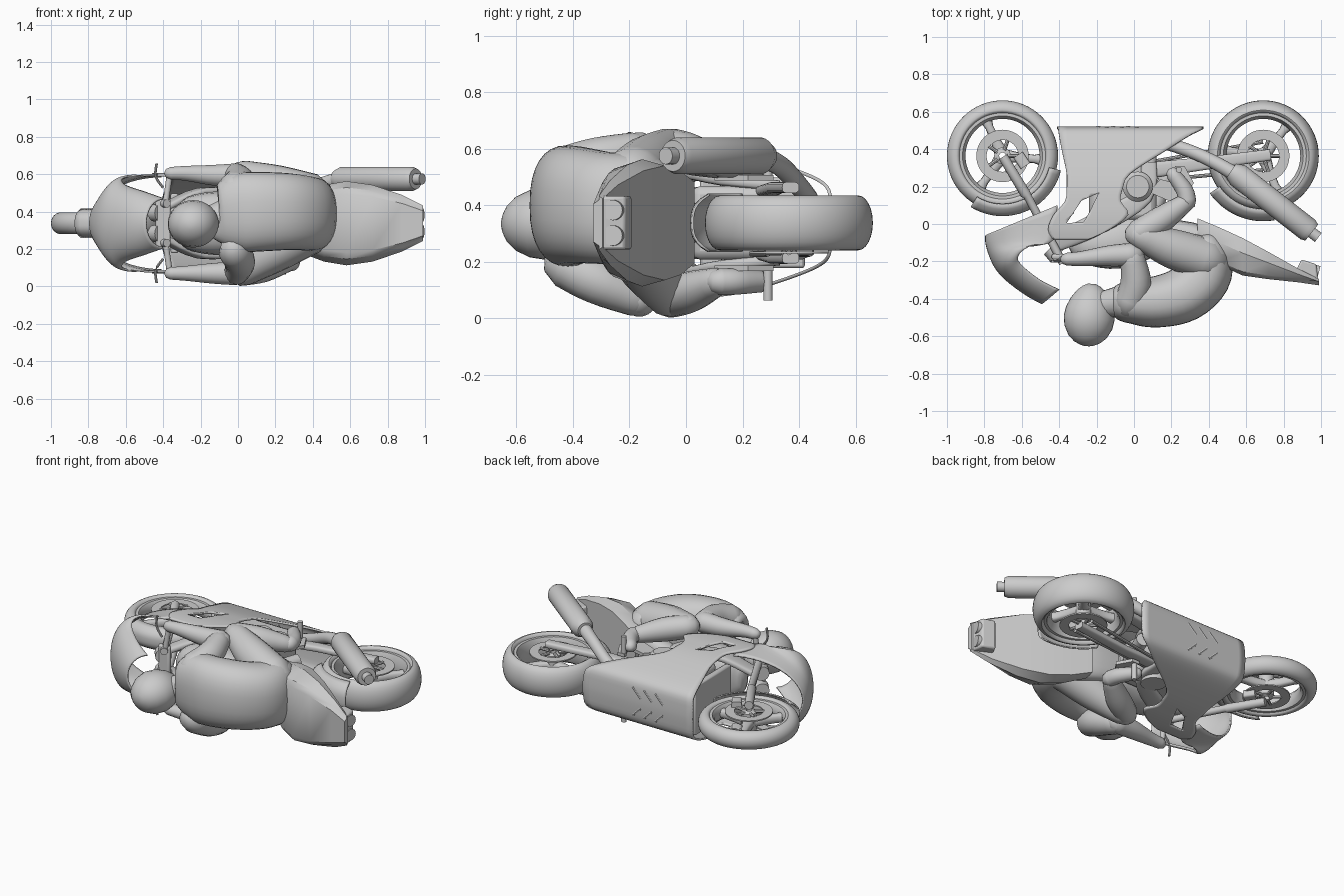
import bpy, bmesh, math
from mathutils import Vector

if "Cube" in bpy.data.objects:
    bpy.data.objects.remove(bpy.data.objects["Cube"])

C = 0.338  # lateral mid-plane; the bike lies on its side, its "up" is -y


def finish(ob, solid=0, bevel=0, angle=40):
    if solid:
        m = ob.modifiers.new("Solidify", "SOLIDIFY")
        m.thickness, m.offset = solid, 0
    if bevel:
        m = ob.modifiers.new("Bevel", "BEVEL")
        m.width, m.segments = bevel, 2
    bpy.ops.object.select_all(action='DESELECT')
    ob.select_set(True)
    bpy.context.view_layer.objects.active = ob
    bpy.ops.object.shade_smooth_by_angle(angle=math.radians(angle))
    return ob


def grid(name, rows, wrap_u=False, wrap_v=False, caps=False, **kw):
    bm = bmesh.new()
    vs = [[bm.verts.new(p) for p in r] for r in rows]
    n, m = len(vs), len(vs[0])
    for i in range(n if wrap_u else n - 1):
        for j in range(m if wrap_v else m - 1):
            a, b = vs[i], vs[(i + 1) % n]
            k = (j + 1) % m
            bm.faces.new((a[j], a[k], b[k], b[j]))
    if caps:
        bm.faces.new(vs[0])
        bm.faces.new(vs[-1])
    bmesh.ops.recalc_face_normals(bm, faces=bm.faces)
    me = bpy.data.meshes.new(name)
    bm.to_mesh(me)
    bm.free()
    ob = bpy.data.objects.new(name, me)
    bpy.context.collection.objects.link(ob)
    return finish(ob, **kw)


def spline(pts, n=5):
    out = []
    for i in range(len(pts) - 1):
        q = [pts[max(i - 1, 0)], pts[i], pts[i + 1], pts[min(i + 2, len(pts) - 1)]]
        for s in range(n):
            t = s / n
            out.append(tuple(b + .5 * t * (c - a + t * (2*a - 5*b + 4*c - d + t * (3*(b - c) + d - a)))
                             for a, b, c, d in zip(*q)))
    return out + [pts[-1]]


def tube(name, pts, smooth=0, power=1, sides=20, **kw):
    """Sweep rings along (x, y, z, r[, lateral r])."""
    pts = [p if len(p) == 5 else (*p, p[3]) for p in pts]
    if smooth:
        pts = spline(pts, smooth)
    rows = []
    for i, p in enumerate(pts):
        t = (Vector(pts[min(i + 1, len(pts) - 1)][:3]) - Vector(pts[max(i - 1, 0)][:3])).normalized()
        ref = Vector((1, 0, 0)) if abs(t.z) > .9 else Vector((0, 0, 1))
        u = (ref - t * ref.dot(t)).normalized()
        v = t.cross(u)
        ring = []
        for k in range(sides):
            c, s = math.cos(2*math.pi*k/sides), math.sin(2*math.pi*k/sides)
            c, s = math.copysign(abs(c)**power, c), math.copysign(abs(s)**power, s)
            ring.append(Vector(p[:3]) + v * c * p[3] + u * s * p[4])
        rows.append(ring)
    return grid(name, rows, wrap_v=True, caps=True, **kw)


def limb(name, pts):
    """Tube with rounded ends."""
    a, b = Vector(pts[0][:3]), Vector(pts[1][:3])
    c, d = Vector(pts[-2][:3]), Vector(pts[-1][:3])
    ra, rd = pts[0][3], pts[-1][3]
    da, dd = (a - b).normalized(), (d - c).normalized()
    head = [(*(a + da * ra * h), ra * w) for h, w in ((.98, .2), (.7, .7))]
    tail = [(*(d + dd * rd * h), rd * w) for h, w in ((.7, .7), (.98, .2))]
    return tube(name, head + spline(pts, 4) + tail, sides=18, angle=80)


def lathe(name, c, prof, segs=64, **kw):
    rows = [[(c[0] + r*math.cos(a), c[1] + r*math.sin(a), C + z) for r, z in prof]
            for a in (2*math.pi*i/segs for i in range(segs))]
    return grid(name, rows, wrap_u=True, wrap_v=True, **kw)


def prism(name, pts, z0, z1, **kw):
    return grid(name, [[(x, y, z) for x, y in pts] for z in (z0, z1)], wrap_v=True, caps=True, **kw)


def box(name, x0, x1, y0, y1, w, **kw):
    return prism(name, [(x0, y0), (x1, y0), (x1, y1), (x0, y1)], C - w, C + w, **kw)


# Wheels: tyre, rim, hub, three broad spokes, brake discs with carriers
F, R = (-.703, .364), (.691, .364)
for tag, c, w, turn in (("front", F, .058, 2.0), ("rear", R, .097, .9)):
    lathe(tag + "_tyre", c, [(.245 + (.052 if math.cos(a) > 0 else .025)*math.cos(a), w*math.sin(a))
                             for a in (2*math.pi*k/24 for k in range(24))])
    v = w * .8
    lathe(tag + "_rim", c, [(.232, -v), (.232, v), (.214, v), (.198, v*.5), (.198, -v*.5), (.214, -v)])
    lathe(tag + "_hub", c, [(.045, -.07), (.045, .07), (.018, .08), (.018, -.08)], 24)
    for k in range(3):
        a = 2*math.pi*k/3 + turn
        tube(tag + "_spoke", [(c[0] + r*math.cos(a), c[1] + r*math.sin(a), C, h, .028)
                              for r, h in ((.03, .035), (.1, .024), (.17, .022), (.205, .032))], sides=12, power=.7)
    for z in ((-.07, .07) if tag == "front" else (-.105, .08)):
        lathe(tag + "_brake_disc", c, [(.14, z - .004), (.14, z + .004), (.085, z + .004), (.085, z - .004)], 48)
        for k in range(5):
            a = 2*math.pi*k/5
            tube(tag + "_disc_carrier", [(c[0] + r*math.cos(a), c[1] + r*math.sin(a), C + z, .01) for r in (.03, .09)],
                 sides=8)


# Mudguards hugging the wheels
def guard(name, c, r, a0, a1, w):
    grid(name, [[(c[0] + (r - .06*abs(t)**3)*math.cos(a), c[1] + (r - .06*abs(t)**3)*math.sin(a), C + w*t)
                 for t in (k/6 - 1 for k in range(13))]
                for a in (math.radians(a0 + (a1 - a0)*i/20) for i in range(21))], solid=.008)


guard("front_mudguard", F, .318, -122, -14, .075)
guard("rear_mudguard", R, .345, -145, -80, .1)

# Fork, swingarm, frame, handlebar, foot pegs on both sides
for s in (-1, 1):
    tube("fork_leg", [(-.70, .36, C + s*.105, .026), (-.58, .16, C + s*.105, .028), (-.57, .15, C + s*.105, .022),
                      (-.38, -.21, C + s*.105, .022)])
    tube("brake_caliper", [(-.62, .37, C + s*.085, .03, .025), (-.58, .31, C + s*.085, .03, .025)], power=.5)
    tube("handlebar", [(-.39, -.19, C + s*.09, .016), (-.365, -.18, C + s*.26, .016)])
    tube("lever", [(-.40, -.2, C + s*.19, .007), (-.44, -.2, C + s*.25, .007), (-.435, -.2, C + s*.32, .007)], smooth=4,
         sides=8)
    tube("gauge", [(-.45, -.13, C + s*.055, .045), (-.41, -.17, C + s*.055, .05)])
    tube("swingarm", [(.03, .28, C + s*.11, .045, .02), (.35, .32, C + s*.125, .035, .02),
                      (.73, .37, C + s*.125, .03, .02)], power=.6)
    tube("frame_spar", [(-.42, -.1, C + s*.07, .05, .02), (-.2, 0, C + s*.17, .06, .02), (.05, .15, C + s*.15, .05, .02),
                        (.08, .33, C + s*.13, .04, .02)], smooth=4, power=.6)
    prism("peg_bracket", [(.08, .17), (.24, .1), (.32, .22), (.27, .31), (.22, .31), (.26, .21), (.14, .24)],
          C + s*.15, C + s*.17)
    tube("foot_peg", [(.24, .29, C + s*.15, .016), (.24, .29, C + s*.275, .016)])
    tube("chain_run", [(.08, .28 + s*.05, C - .11, .01), (.69, .364 + s*.075, C - .11, .01)], sides=8)
box("triple_clamp", -.44, -.36, -.19, -.16, .13, bevel=.01)
tube("rear_shock", [(.12, .1, C, .04), (.2, .32, C, .04)])

# Engine, radiator, tank, seat
box("engine_block", -.24, .12, .02, .44, .13, bevel=.03)
box("radiator", -.36, -.32, .05, .42, .16, bevel=.01)
tube("clutch_cover", [(.02, .2, C - .18, .075), (.02, .2, C + .18, .08), (.02, .2, C + .2, .06)], sides=32)
tube("fuel_tank", [(-.34, -.1, C, .03, .06), (-.27, -.11, C, .1, .14), (-.1, -.1, C, .14, .17), (.07, -.06, C, .12, .14),
                   (.16, -.03, C, .07, .1)], smooth=4, power=.8)
tube("seat", [(.08, -.03, C, .06, .1), (.3, -.06, C, .07, .15), (.5, -.14, C, .07, .16)], smooth=4, power=.6)

# Side fairings and belly as one wrapped shell: (y, x front, x rear, half width)
half = spline([(-.085, -.43, -.25, .255), (-.03, -.46, -.13, .262), (.05, -.43, -.03, .262), (.12, -.37, -.07, .255),
               (.19, -.36, -.06, .245), (.27, -.36, -.02, .225), (.39, -.385, .165, .185), (.47, -.4, .29, .15),
               (.505, -.405, .355, .115), (.514, -.41, .37, .05), (.516, -.41, .372, 0)], 3)
rows = [(r, 1) for r in half] + [(r, -1) for r in half[-2::-1]]
fairing = grid("side_fairing", [[(x0 + (x1 - x0)*k/16, y, C + s*w) for k in range(17)] for (y, x0, x1, w), s in rows],
               solid=.012)
cut = prism("fairing_vent_cutter", [(-.36, .005), (-.28, .125), (-.19, .165), (-.235, .07), (-.27, .01)], -.1, .8)
cut.hide_render = True
cut.hide_set(True)
m = fairing.modifiers.new("Vent", "BOOLEAN")
m.operation, m.object = 'DIFFERENCE', cut
# Louvres on the belly
for s in (-1, 1):
    for k in range(3):
        tube("belly_louvre", [(-.2 + k*.08, .514, C + s*.03, .01), (-.14 + k*.08, .51, C + s*.09, .01)], sides=8)

# Nose and windscreen shell: ridge x, y, then edge x, y, half width
nose = spline([(-.79, -.06, -.41, .10, .25), (-.79, -.10, -.43, -.085, .258), (-.77, -.17, -.56, -.12, .255),
               (-.735, -.24, -.62, -.17, .235), (-.68, -.30, -.60, -.22, .2), (-.58, -.375, -.5, -.3, .165),
               (-.49, -.425, -.4, -.35, .13)], 4)
grid("nose_fairing", [[(ex + (rx - ex)*math.cos(a), ey + (ry - ey)*math.cos(a), C + w*math.sin(a))
                       for a in (math.pi*(k/28 - .5) for k in range(29))] for rx, ry, ex, ey, w in nose], solid=.01)

# Tail unit, widest at its flat underside: x, bike-top y, bike-bottom y, half width
tail = [(.34, -.12, .03, .16), (.46, -.22, -.02, .205), (.58, -.275, -.075, .225), (.72, -.295, -.15, .205),
        (.88, -.312, -.24, .15), (.99, -.328, -.295, .095)]
grid("tail_unit", [[(x, b, C - w*.9), (x, t*.4 + b*.6, C - w), (x, t + .02, C - w*.85), (x, t, C - w*.7),
                    (x, t, C + w*.7), (x, t + .02, C + w*.85), (x, t*.4 + b*.6, C + w), (x, b, C + w*.9)]
                   for x, t, b, w in tail], wrap_v=True, caps=True, angle=35)
prism("tail_light_housing", [(.86, -.26), (.895, -.19), (.975, -.215), (.985, -.31)], C - .095, C + .095, bevel=.01)
for s in (-1, 1):
    tube("tail_light", [(.95, -.25, C + s*.045, .036), (.988, -.26, C + s*.045, .036)], sides=24)

# Exhaust pipe and silencer
tube("exhaust_pipe", [(-.2, .42, C + .05, .035), (.1, .44, C + .07, .035), (.27, .40, C + .13, .035),
                      (.42, .335, C + .2, .036), (.56, .255, C + .24, .04)], smooth=5)
tube("silencer", [(.52, .285, .575, .045), (.555, .262, .575, .065), (.93, -.03, .575, .065), (.95, -.046, .575, .055)],
     sides=32)
tube("silencer_tip", [(.94, -.038, .575, .03), (.985, -.072, .575, .03)], sides=24)

# Rider: helmet with tapered chin, torso, arms, legs
H = (-.238, -.485, .335)
helm = [(t, max((1 - abs(t)**2.3)**.5 * (1 - .25*max(t, 0)), .1))
        for t in (-1, -.97, -.88, -.7, -.4, -.1, .2, .5, .75, .9, .98)]
tube("helmet", [(H[0] + .015*t, H[1] + .168*t, H[2], .137*r, .127*r) for t, r in helm], sides=32, angle=80)
tube("rider_neck", [(-.17, -.43, .35, .07), (-.04, -.41, .39, .09)])
tube("rider_torso", [(-.105, -.42, .38, .04, .1), (-.09, -.42, .38, .09, .165), (.01, -.415, .395, .125, .21),
                     (.13, -.415, .4, .138, .212), (.27, -.375, .4, .148, .205), (.37, -.28, .39, .148, .198),
                     (.39, -.17, .385, .13, .195), (.36, -.09, .38, .09, .17), (.34, -.06, .38, .03, .08)],
     smooth=4, power=.84, sides=32, angle=80)
for side, sh, el, hand, hip, knee, ank in (("left", .525, .595, .605, .49, .602, .545),
                                          ("right", .19, .07, .07, .29, .073, .13)):
    limb(side + "_upper_arm", [(-.02, -.42, sh, .085), (.01, -.31, (sh + el)/2, .082), (-.01, -.175, el, .065)])
    limb(side + "_forearm", [(-.01, -.165, el, .064), (-.13, -.17, el, .056), (-.28, -.185, hand, .04),
                             (-.36, -.188, hand, .034)])
    limb(side + "_thigh", [(.39, -.19, hip, .115), (.2, -.13, (hip + knee)/2, .105), (.03, -.06, knee, .073)])
    limb(side + "_shin", [(.02, -.05, knee, .07), (.14, .02, (knee*.6 + ank*.4), .072), (.27, .11, ank, .05)])
    limb(side + "_boot", [(.285, .12, ank, .048), (.27, .18, ank, .046), (.21, .265, ank, .038)])
